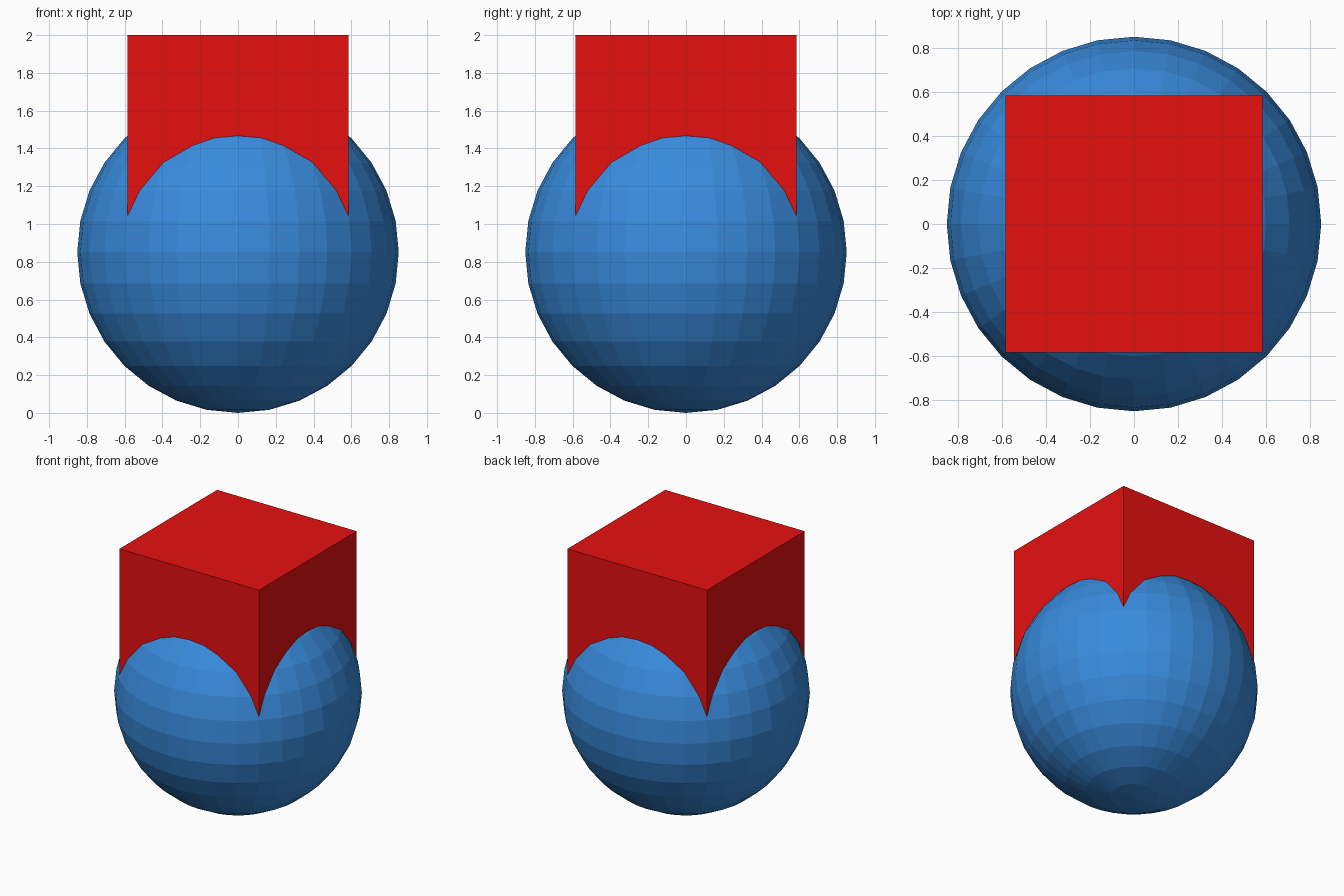
import bpy

if "Cube" in bpy.data.objects:
    bpy.data.objects.remove(bpy.data.objects["Cube"])


def coloured(obj, name, rgb):
    obj.name = name
    mat = bpy.data.materials.new(name + "_colour")
    mat.diffuse_color = (*rgb, 1)
    mat.use_nodes = True
    mat.node_tree.nodes["Principled BSDF"].inputs["Base Color"].default_value = mat.diffuse_color
    obj.data.materials.append(mat)


R = 0.851      # ball radius
SIDE = 1.17    # cube side

# Flat-faceted ball standing on the floor
bpy.ops.mesh.primitive_uv_sphere_add(segments=32, ring_count=16, radius=R, location=(0, 0, R))
coloured(bpy.context.object, "ball", (0.04, 0.26, 0.72))

# Cube sunk into the top of the ball
bpy.ops.mesh.primitive_cube_add(size=SIDE, location=(0, 0, 2 - SIDE / 2))
coloured(bpy.context.object, "cube", (0.8, 0.005, 0.005))
